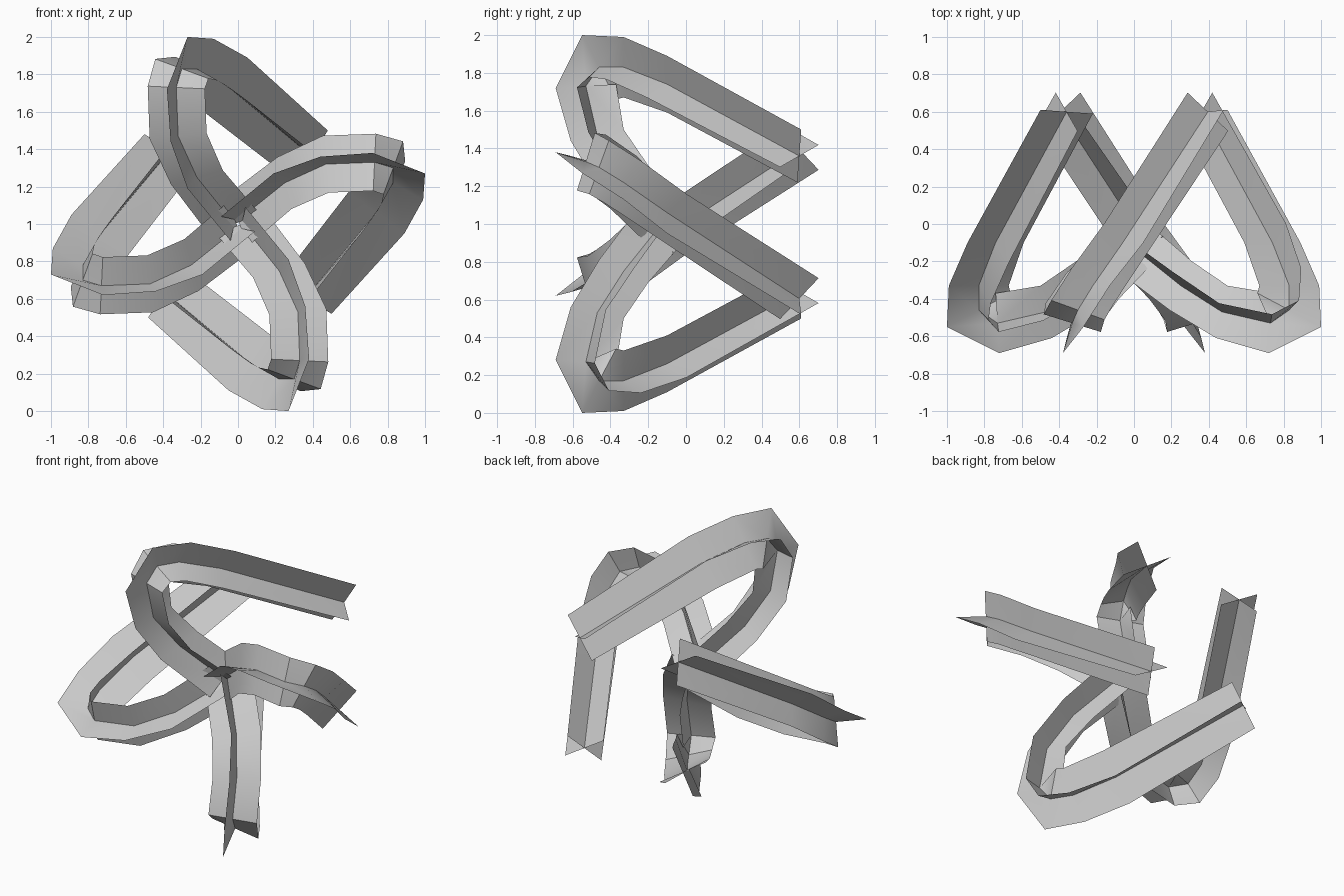
import bpy
import math
from mathutils import Vector, Matrix

default_cube = bpy.data.objects.get("Cube")
if default_cube:
    bpy.data.objects.remove(default_cube, do_unlink=True)

# One plain colour for every ribbon
grey = bpy.data.materials.new("light_grey")
grey.use_nodes = True
colour = (0.6, 0.6, 0.6, 1)
grey.diffuse_color = colour
grey.node_tree.nodes["Principled BSDF"].inputs["Base Color"].default_value = colour

# Arm path: spine point and offset of the outer fin, hub to tail
STATIONS = [
    ((0.00, -0.13, 0.02), (-0.09, -0.12, 0.02)),
    ((0.25, -0.33, 0.22), (-0.06, -0.13, 0.05)),
    ((0.47, -0.47, 0.32), (-0.03, -0.14, 0.04)),
    ((0.73, -0.53, 0.33), (-0.01, -0.16, 0.05)),
    ((0.83, -0.46, 0.30), (0.17, -0.09, -0.03)),
    ((0.83, -0.33, 0.22), (0.16, 0.00, -0.09)),
    ((0.74, -0.10, 0.06), (0.15, 0.00, -0.11)),
    ((0.36, 0.60, -0.395), (0.14, 0.01, -0.085)),
]
HALF_WIDTH = 0.16
spine = [Vector(s[0]) for s in STATIONS]
fin = [Vector(s[1]) for s in STATIONS]


def cross_offsets():
    """Offsets square to both the fin and the path direction."""
    last = len(spine) - 1
    result = []
    for i, out in enumerate(fin):
        if i >= last - 1:
            direction = spine[last] - spine[last - 1]
        else:
            direction = spine[i + 1] - spine[max(i - 1, 0)]
        result.append(out.cross(direction).normalized() * HALF_WIDTH)
    return result


def ribbon(name, offsets, turn):
    """Open sheet running along the spine, three points across."""
    verts, faces = [], []
    for centre, offset in zip(spine, offsets):
        verts += [turn @ (centre + offset * k) for k in (-1, 0, 1)]
    for i in range(len(spine) - 1):
        for j in range(2):
            a = i * 3 + j
            faces.append((a, a + 1, a + 4, a + 3))
    mesh = bpy.data.meshes.new(name)
    mesh.from_pydata(verts, [], faces)
    mesh.materials.append(grey)
    obj = bpy.data.objects.new(name, mesh)
    bpy.context.collection.objects.link(obj)
    bpy.ops.object.select_all(action="DESELECT")
    obj.select_set(True)
    bpy.context.view_layer.objects.active = obj
    bpy.ops.object.shade_smooth_by_angle(angle=math.radians(35))


# Four equal arms turned about the front-to-back axis
webs = cross_offsets()
for index, place in enumerate(("left", "top", "right", "bottom")):
    turn = Matrix.Translation((0, 0, 1)) @ Matrix.Rotation(-index * math.pi / 2, 4, "Y")
    ribbon(place + "_arm_fin", fin, turn)
    ribbon(place + "_arm_web", webs, turn)
